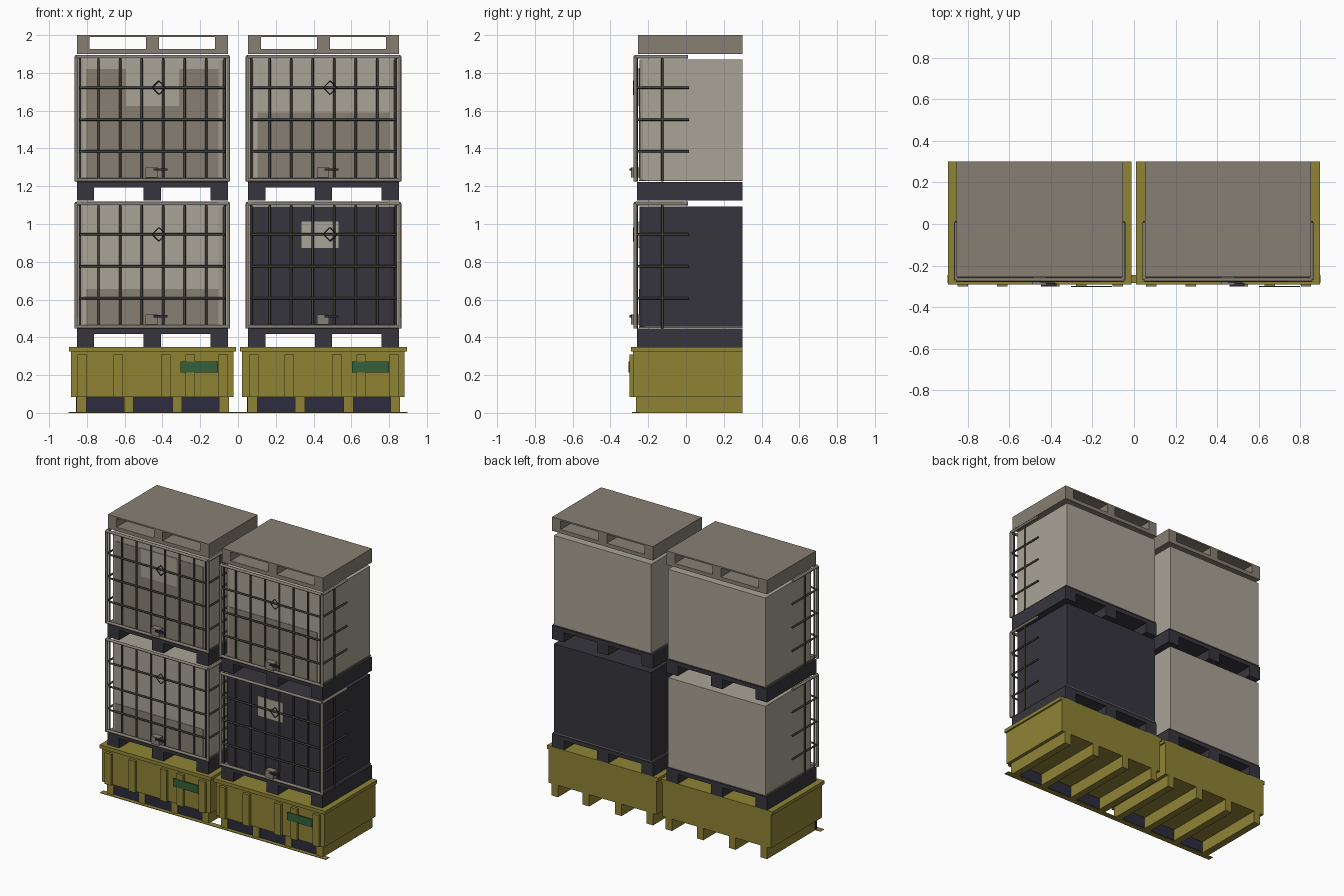
import bpy, bmesh
from mathutils import Vector

cube = bpy.data.objects.get("Cube")
if cube:
    bpy.data.objects.remove(cube, do_unlink=True)


def material(name, color):
    m = bpy.data.materials.new(name)
    m.use_nodes = True
    m.diffuse_color = (*color, 1)
    m.node_tree.nodes["Principled BSDF"].inputs["Base Color"].default_value = (*color, 1)
    return m


LIGHT = material("pale plastic", (0.40, 0.37, 0.305))
TAUPE = material("taupe", (0.242, 0.212, 0.171))
YELLOW = material("mustard yellow", (0.275, 0.227, 0.036))
DARK = material("charcoal", (0.038, 0.036, 0.047))
NAVY = material("dark navy", (0.025, 0.025, 0.051))
GREEN = material("label green", (0.036, 0.115, 0.044))
STEEL = material("dark steel", (0.06, 0.058, 0.045))

BACK = 0.30


def finish(name, bm, mat):
    me = bpy.data.meshes.new(name)
    bm.to_mesh(me)
    bm.free()
    me.materials.append(mat)
    ob = bpy.data.objects.new(name, me)
    bpy.context.collection.objects.link(ob)
    return ob


def add_box(bm, x, y, z):
    """Add a box given its (low, high) range on each axis."""
    verts = bmesh.ops.create_cube(bm, size=1)["verts"]
    for v in verts:
        for i, (lo, hi) in enumerate((x, y, z)):
            v.co[i] = lo if v.co[i] < 0 else hi


def boxes(name, mat, ranges, cx=0, z0=0):
    bm = bmesh.new()
    for x, y, z in ranges:
        add_box(bm, (x[0] + cx, x[1] + cx), y, (z[0] + z0, z[1] + z0))
    return finish(name, bm, mat)


def rods(name, mat, paths, radius, cx, z0):
    """Round bars between pairs of points."""
    bm = bmesh.new()
    offset = Vector((cx, 0, z0))
    for a, b in paths:
        a, b = Vector(a) + offset, Vector(b) + offset
        verts = bmesh.ops.create_cone(bm, cap_ends=True, segments=8, radius1=radius,
                                      radius2=radius, depth=(b - a).length)["verts"]
        turn = (b - a).to_track_quat("Z", "Y")
        for v in verts:
            v.co = turn @ v.co + (a + b) / 2
    ob = finish(name, bm, mat)
    for p in ob.data.polygons:
        p.use_smooth = len(p.vertices) == 4
    return ob


def tray(side, cx):
    # Spill tray: body, overhanging lip, front ribs and runners
    depth = (-0.28, BACK)
    parts = [((-0.43, 0.43), depth, (0.085, 0.33)),
             ((-0.442, 0.442), (-0.29, BACK), (0.325, 0.35))]
    parts += [((x - 0.025, x + 0.025), (-0.30, -0.275), (0.085, 0.31))
              for x in (-0.37, -0.18, 0.07, 0.2, 0.375)]
    parts += [((x - 0.026, x + 0.026), (-0.265, BACK), (0, 0.09))
              for x in (-0.375, -0.125, 0.132, 0.38)]
    boxes(side + "_spill_tray", YELLOW, parts, cx)
    boxes(side + "_tray_skirt", NAVY, [((-0.405, 0.405), (-0.257, -0.24), (0.003, 0.088))], cx)
    boxes(side + "_tray_label", GREEN, [((0.15, 0.347), (-0.304, -0.298), (0.215, 0.272))], cx)


def pallet(name, cx, z0):
    # Deck on three long skids
    depth = (-0.26, BACK)
    parts = [((-0.40, 0.40), depth, (0.07, 0.098))]
    parts += [((x - 0.046, x + 0.046), depth, (0, 0.072)) for x in (-0.354, 0, 0.354)]
    boxes(name, DARK, parts, cx, z0)


def top_pallet(name, cx, z0):
    # Closed pallet with two fork openings
    depth = (-0.255, BACK)
    parts = [((-0.40, 0.40), depth, (0.09, 0.10)), ((-0.40, 0.40), depth, (0, 0.027))]
    parts += [((x - w, x + w), depth, (0.02, 0.095))
              for x, w in ((-0.366, 0.034), (0, 0.034), (0.366, 0.034))]
    boxes(name, TAUPE, parts, cx, z0)


def tank(name, mat, cx, z0):
    # Tank body with rounded front corners
    bm = bmesh.new()
    add_box(bm, (cx - 0.386, cx + 0.386), (-0.245, BACK), (z0 + 0.008, z0 + 0.645))
    corners = [e for e in bm.edges if all(v.co.y < 0 for v in e.verts)
               and abs(e.verts[0].co.z - e.verts[1].co.z) > 0.1]
    bmesh.ops.bevel(bm, geom=corners, offset=0.037, segments=3, profile=0.5, affect="EDGES")
    finish(name, bm, mat)
    boxes(name + "_base", TAUPE, [((-0.392, 0.392), (-0.25, BACK), (0.002, 0.009))], cx, z0)


def cage(name, cx, z0):
    top, front, end, side = 0.66, -0.268, 0.01, 0.402
    # Pale outer frame: posts and rails
    frame = [((-side, front, h), (side, front, h)) for h in (0.008, top)]
    for s in (-side, side):
        frame += [((s, front, 0), (s, front, top)), ((s, front, top), (s, end, top))]
    rods(name + "_frame", TAUPE, frame, 0.01, cx, z0)
    # Dark wire grid on the front and the sides
    wires = [((x, front + 0.008, 0), (x, front + 0.008, top))
             for x in (-0.383, -0.285, -0.171, -0.057, 0.057, 0.171, 0.285, 0.383)]
    for h in (0.16, 0.328, 0.497):
        wires.append(((-0.385, front, h), (0.385, front, h)))
        wires += [((s, front, h), (s, 0.015, h)) for s in (-side, side)]
    wires += [((s, -0.125, 0), (s, -0.125, top)) for s in (-side, side)]
    rods(name + "_wires", STEEL, wires, 0.0065, cx, z0)
    # Diamond sign outline
    c, r = 0.035, 0.036
    pts = [(c - r, -0.278, 0.497), (c, -0.278, 0.497 + r),
           (c + r, -0.278, 0.497), (c, -0.278, 0.497 - r)]
    rods(name + "_diamond", NAVY, [(pts[i - 1], pts[i]) for i in range(4)], 0.003, cx, z0)


def valve(name, cx, z0):
    boxes(name + "_valve", TAUPE, [((-0.035, 0.03), (-0.29, -0.24), (0.02, 0.073))], cx, z0)
    boxes(name + "_valve_handle", NAVY, [((0.006, 0.08), (-0.30, -0.285), (0.057, 0.07)),
                                         ((0.006, 0.022), (-0.29, -0.27), (0.057, 0.07))], cx, z0)


def front_plate(name, mat, cx, z0, x, z, proud=0.003):
    boxes(name, mat, [(x, (-0.245 - proud, -0.243), z)], cx, z0)


LOWER, UPPER = 0.448, 1.225
WIDE = (-0.35, 0.35)
STACKS = (("right", -0.4535), ("left", 0.4525))

for side, cx in STACKS:
    tray(side, cx)
    pallet(side + "_lower_pallet", cx, 0.348)
    pallet(side + "_upper_pallet", cx, 1.124)
    top_pallet(side + "_top_pallet", cx, 1.90)
    for level, z0 in (("lower", LOWER), ("upper", UPPER)):
        name = side + "_" + level
        dark = name == "left_lower"
        tank(name + "_tank", DARK if dark else LIGHT, cx, z0)
        cage(name + "_cage", cx, z0)
        valve(name, cx, z0)

# Fill levels and labels on the tank fronts
(_, right), (_, left) = STACKS
front_plate("right_upper_fill", TAUPE, right, UPPER, WIDE, (0.015, 0.595))
front_plate("right_upper_label", LIGHT, right, UPPER, (-0.14, 0.14), (0.40, 0.60), 0.006)
front_plate("left_upper_fill", TAUPE, left, UPPER, WIDE, (0.015, 0.365))
front_plate("right_lower_fill", TAUPE, right, LOWER, WIDE, (0.015, 0.207))
front_plate("left_lower_label", LIGHT, left, LOWER, (-0.117, 0.08), (0.425, 0.565), 0.006)

# Thin ground strip along the front of both trays
boxes("ground_strip", YELLOW, [((-0.897, 0.897), (-0.285, -0.245), (0, 0.004))])
